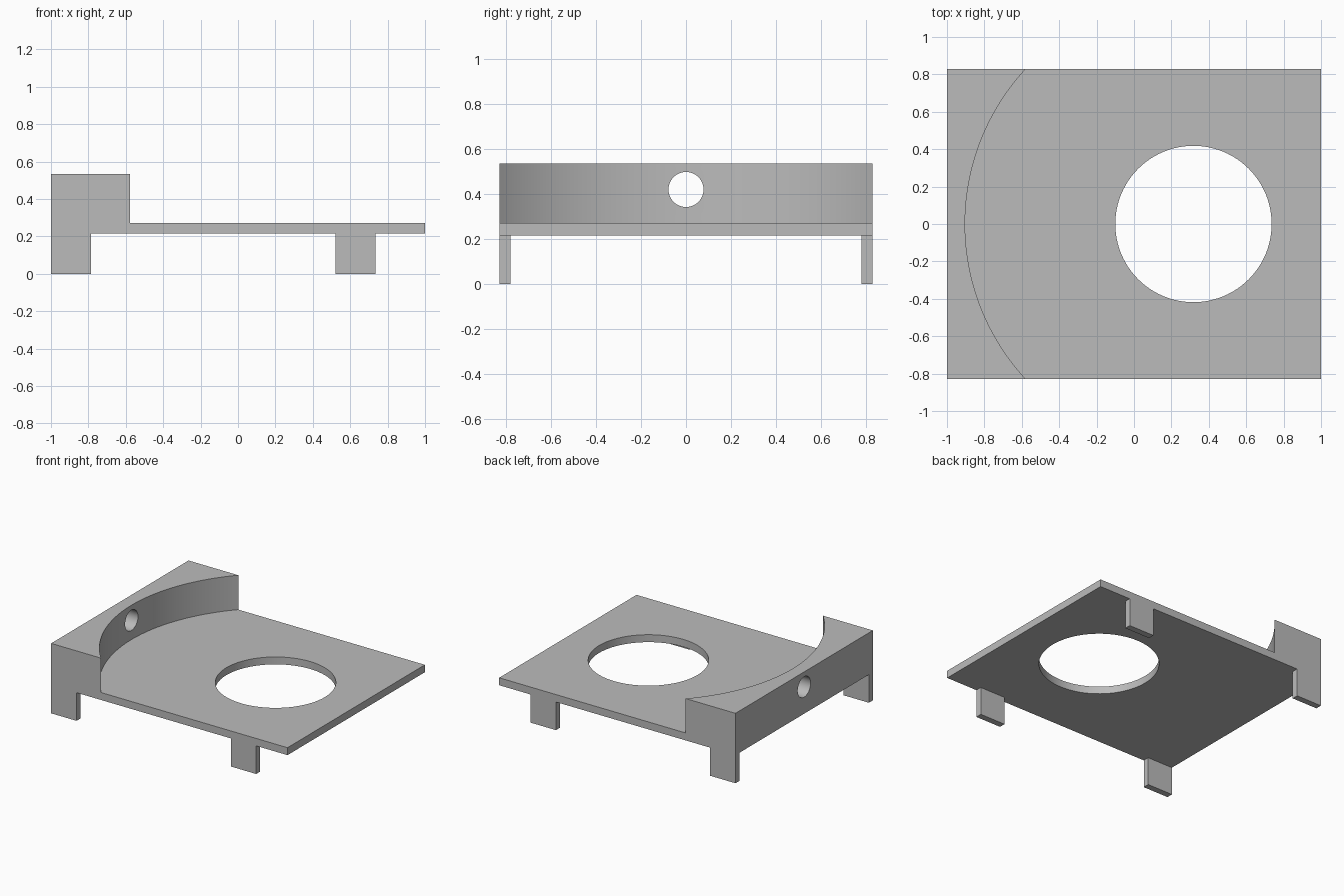
import bpy
import bmesh
from math import pi, radians, hypot

cube = bpy.data.objects.get("Cube")
if cube:
    bpy.data.objects.remove(cube, do_unlink=True)

# Main dimensions
HALF_Y = 0.83
DECK_LOW, DECK_TOP, WALL_TOP = 0.215, 0.272, 0.535
LEG_WIDTH, LEG_THICK = 0.215, 0.048
FRONT_LEG_X = 0.52
CENTRE_X = 0.318
ARC_RADIUS = hypot(-0.578 - CENTRE_X, HALF_Y)

grey = bpy.data.materials.new("plain grey")
grey.use_nodes = True
colour = (0.5, 0.5, 0.5, 1)
grey.diffuse_color = colour
grey.node_tree.nodes["Principled BSDF"].inputs["Base Color"].default_value = colour


def add_mesh(name, bm):
    bmesh.ops.recalc_face_normals(bm, faces=bm.faces)
    mesh = bpy.data.meshes.new(name)
    bm.to_mesh(mesh)
    bm.free()
    mesh.materials.append(grey)
    obj = bpy.data.objects.new(name, mesh)
    bpy.context.collection.objects.link(obj)
    return obj


def extruded_profile(name, points, half_depth):
    """Extrude an outline in the XZ plane along Y."""
    bm = bmesh.new()
    face = bm.faces.new([bm.verts.new((x, -half_depth, z)) for x, z in points])
    new = bmesh.ops.extrude_face_region(bm, geom=[face])["geom"]
    verts = [v for v in new if isinstance(v, bmesh.types.BMVert)]
    bmesh.ops.translate(bm, verts=verts, vec=(0, 2 * half_depth, 0))
    return add_mesh(name, bm)


def cylinder(name, radius, depth, location, rotation=(0, 0, 0), sides=96):
    bm = bmesh.new()
    bmesh.ops.create_cone(bm, cap_ends=True, segments=sides,
                          radius1=radius, radius2=radius, depth=depth)
    obj = add_mesh(name, bm)
    obj.location, obj.rotation_euler = location, rotation
    return obj


# Stand: side outline with legs, deck and full-height raised wall
leg_end = FRONT_LEG_X + LEG_WIDTH
stand = extruded_profile("stand", [
    (-1, 0), (-1 + LEG_WIDTH, 0), (-1 + LEG_WIDTH, DECK_LOW),
    (FRONT_LEG_X, DECK_LOW), (FRONT_LEG_X, 0), (leg_end, 0),
    (leg_end, DECK_LOW), (1, DECK_LOW), (1, WALL_TOP), (-1, WALL_TOP)], HALF_Y)

# Cutters: space between legs, curved wall face, deck opening, cable hole
cutters = [
    extruded_profile("leg_gap", [(-2, -1), (2, -1), (2, DECK_LOW), (-2, DECK_LOW)],
                     HALF_Y - LEG_THICK),
    cylinder("wall_curve", ARC_RADIUS, 1, (CENTRE_X, 0, DECK_TOP + 0.5), sides=192),
    cylinder("deck_opening", 0.418, 1, (CENTRE_X, 0, 0.3)),
    cylinder("cable_hole", 0.078, 0.6, (-0.95, 0, 0.42), (0, pi / 2, 0), 48),
]
bpy.ops.object.select_all(action="DESELECT")
bpy.context.view_layer.objects.active = stand
stand.select_set(True)
for cutter in cutters:
    mod = stand.modifiers.new(cutter.name, "BOOLEAN")
    mod.operation, mod.solver, mod.object = "DIFFERENCE", "EXACT", cutter
    bpy.ops.object.modifier_apply(modifier=mod.name)
    bpy.data.objects.remove(cutter, do_unlink=True)

bpy.ops.object.shade_smooth_by_angle(angle=radians(30))
